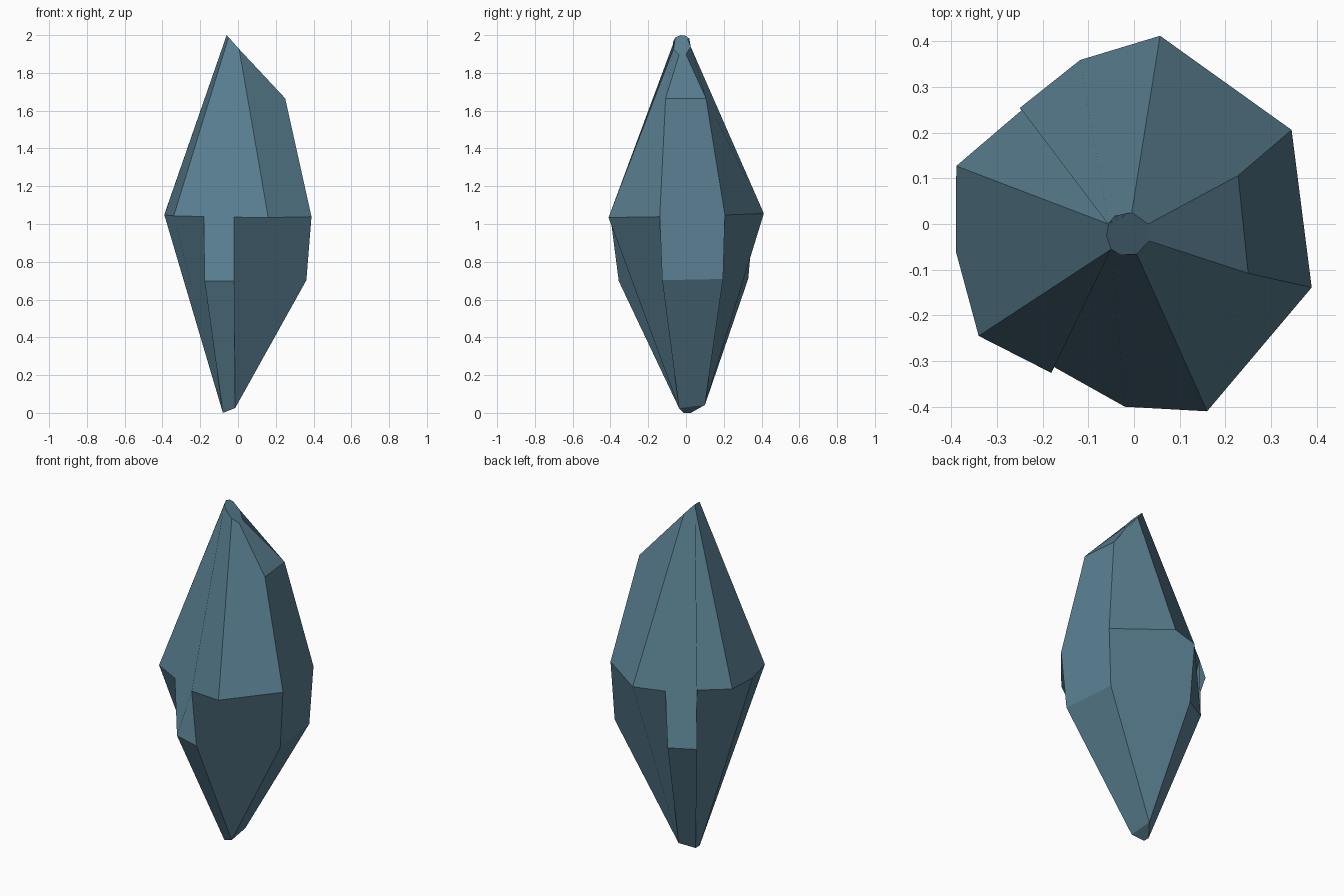
import bpy
import bmesh
from mathutils import Vector

cube = bpy.data.objects.get("Cube")
if cube:
    bpy.data.objects.remove(cube, do_unlink=True)

stone = bpy.data.materials.new("slate blue stone")
stone.use_nodes = True
colour = (0.10, 0.21, 0.28, 1)
stone.diffuse_color = colour
stone.node_tree.nodes["Principled BSDF"].inputs["Base Color"].default_value = colour

bm = bmesh.new()
verts = {}


def add_ring(points, height):
    """Add named corners given in plan, with the height taken from a rule."""
    for name, (x, y) in points.items():
        verts[name] = bm.verts.new((x, y, height(x, y)))


# Slanted cut at the tip
add_ring({
    "tip_back": (-.005, .025), "tip_left_back": (.031, 0),
    "tip_left_front": (.033, -.037), "tip_front": (.006, -.066),
    "tip_front_mid": (-.03, -.068), "tip_right_front": (-.05, -.055),
    "tip_right": (-.06, -.027), "tip_right_back": (-.056, 0),
    "tip_back_mid": (-.043, .018),
}, lambda x, y: 2 - 1.12 * (x + .06))

# Shoulder bevel
add_ring({"shoulder_back": (.228, .106), "shoulder_front": (.25, -.108)},
         lambda x, y: 1.665)

# Wide belt
add_ring({
    "back": (.057, .412), "left_back": (.345, .206), "left_front": (.389, -.139),
    "front": (.16, -.41), "front_notch_l": (-.02, -.4),
    "front_notch_r": (-.181, -.326), "right_front": (-.34, -.245),
    "right": (-.39, -.06), "right_back": (-.389, .127),
    "back_notch_r": (-.245, .25), "back_notch_l": (-.118, .359),
}, lambda x, y: 1.046 + .025 * y - .01 * x)

# Lower corners of the long facets
add_ring({
    "low_left_back": (.325, .196), "low_left_front": (.362, -.126),
    "low_front_l": (-.02, -.356), "low_front_r": (-.177, -.312),
    "low_back_r": (-.25, .254), "low_back_l": (-.112, .33),
}, lambda x, y: .705 + .02 * y)

# Blunt foot
add_ring({"foot_front": (-.015, -.037), "foot_back": (-.022, .1),
          "foot_right_back": (-.08, .025), "foot_right_front": (-.08, -.012)},
         lambda x, y: max(0, .03 + .12 * y) if x > -.05 else 0)

# Each facet is one or more fans of triangles, opened from the first corner
facets = [
    # Tip and foot caps
    "tip_back_mid tip_back tip_left_back tip_left_front tip_front tip_front_mid "
    "tip_right_front tip_right tip_right_back",
    "foot_front foot_back foot_right_back foot_right_front",
    # Upper facets, two of which run down between the lower ones
    "shoulder_back tip_left_back tip_back back left_back",
    "tip_left_back shoulder_back shoulder_front tip_left_front",
    "shoulder_front left_front front tip_front tip_left_front",
    "tip_right_front right_front front_notch_r low_front_r front_notch_l front "
    "tip_front tip_front_mid | front_notch_l low_front_r low_front_l",
    "tip_right right_back tip_right_back | "
    "tip_right tip_right_front right_front right right_back",
    "tip_right_back right_back back_notch_r low_back_r back_notch_l back "
    "tip_back tip_back_mid | back_notch_l low_back_r low_back_l",
    # Long side facet
    "shoulder_back left_back left_front shoulder_front | "
    "left_back low_left_back low_left_front left_front",
    # Lower facets
    "foot_front low_front_l front_notch_l front left_front low_left_front",
    "low_left_front low_left_back foot_back foot_front",
    "foot_back low_left_back left_back back back_notch_l low_back_l",
    "low_back_l low_back_r foot_right_back foot_back",
    "foot_right_back low_back_r back_notch_r right_back right foot_right_front",
    "foot_right_front right right_front front_notch_r low_front_r",
    "low_front_r low_front_l foot_front foot_right_front",
]
groups = []
for facet in facets:
    group = []
    for fan in facet.split(" | "):
        corners = [verts[name] for name in fan.split()]
        for second, third in zip(corners[1:], corners[2:]):
            group.append(bm.faces.new((corners[0], second, third)))
    groups.append(group)
bmesh.ops.recalc_face_normals(bm, faces=bm.faces[:])

# Shade every facet as a single flat plane
normals = []
for group in groups:
    total = sum((f.normal * f.calc_area() for f in group), Vector())
    for face in group:
        face.smooth = True
        normals += [total.normalized()] * len(face.verts)

mesh = bpy.data.meshes.new("crystal")
bm.to_mesh(mesh)
bm.free()
mesh.normals_split_custom_set(normals)
mesh.materials.append(stone)
crystal = bpy.data.objects.new("crystal", mesh)
bpy.context.collection.objects.link(crystal)
